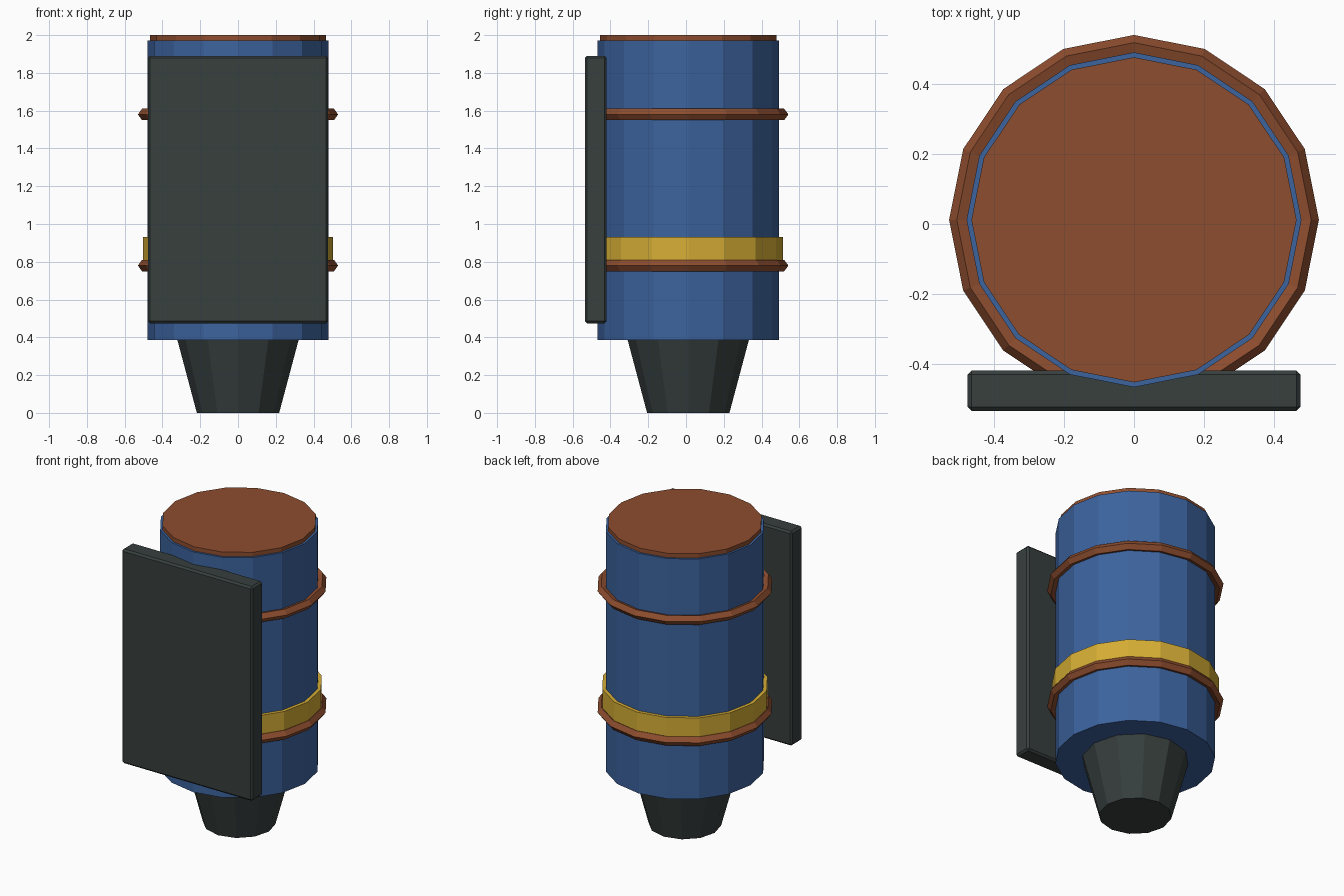
import bpy, bmesh, math

if "Cube" in bpy.data.objects:
    bpy.data.objects.remove(bpy.data.objects["Cube"])

CY = 0.012      # axis of the round body
SIDES = 16


def material(name, rgb):
    m = bpy.data.materials.new(name)
    m.diffuse_color = (*rgb, 1)
    m.use_nodes = True
    m.node_tree.nodes["Principled BSDF"].inputs["Base Color"].default_value = m.diffuse_color
    return m


BLUE = material("blue_paint", (0.045, 0.125, 0.34))
BROWN = material("rust_brown", (0.27, 0.075, 0.028))
YELLOW = material("yellow_paint", (0.67, 0.42, 0.035))
DARK = material("dark_metal", (0.038, 0.05, 0.048))


def lathe(name, profile, mat, sides=SIDES, closed=False):
    """Spin (radius, z) points round the body axis; open profiles get end caps."""
    bm = bmesh.new()
    rings = []
    for r, z in profile:
        angles = [2 * math.pi * i / sides for i in range(sides)]
        rings.append([bm.verts.new((r * math.cos(a), CY + r * math.sin(a), z)) for a in angles])
    pairs = list(zip(rings, rings[1:]))
    if closed:
        pairs.append((rings[-1], rings[0]))
    else:
        bm.faces.new(rings[0])
        bm.faces.new(rings[-1])
    for lo, hi in pairs:
        for i in range(sides):
            j = (i + 1) % sides
            bm.faces.new((lo[i], lo[j], hi[j], hi[i]))
    bmesh.ops.recalc_face_normals(bm, faces=bm.faces)
    me = bpy.data.meshes.new(name)
    bm.to_mesh(me)
    bm.free()
    me.materials.append(mat)
    ob = bpy.data.objects.new(name, me)
    bpy.context.collection.objects.link(ob)
    return ob


# Main drum, lid and tapered foot
lathe("body", [(0.48, 0.385), (0.48, 1.972)], BLUE)
lathe("lid", [(0.466, 1.96), (0.466, 2.0)], BROWN)
lathe("nozzle", [(0.218, 0.0), (0.322, 0.39)], DARK, sides=12)

# Painted band
lathe("band", [(0.47, 0.80), (0.502, 0.80), (0.502, 0.932), (0.47, 0.932)], YELLOW, closed=True)

# Hoops with a five-sided section
for label, z in (("lower", 0.78), ("upper", 1.58)):
    section = [(0.498 + 0.032 * math.cos(2 * math.pi * k / 5),
                z + 0.032 * math.sin(2 * math.pi * k / 5)) for k in range(5)]
    lathe(label + "_hoop", section, BROWN, closed=True)

# Front plate with softened edges
bpy.ops.mesh.primitive_cube_add(size=1, location=(0, -0.478, 1.182))
plate = bpy.context.object
plate.name = "front_plate"
plate.scale = (0.955, 0.116, 1.416)
bpy.ops.object.transform_apply(location=False, rotation=False, scale=True)
plate.data.materials.append(DARK)
bevel = plate.modifiers.new("bevel", "BEVEL")
bevel.width = 0.012
bevel.segments = 1
